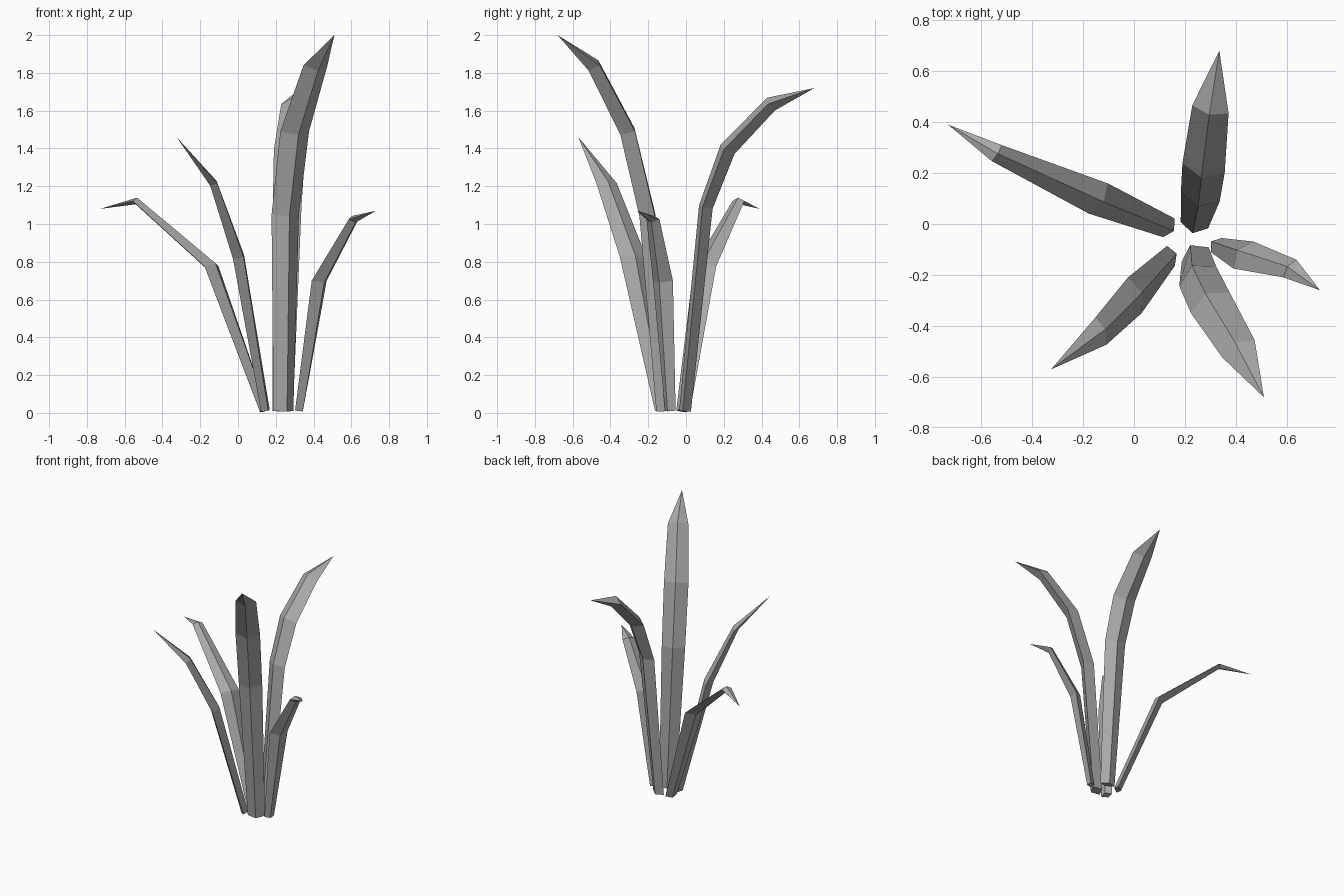
import bpy
import bmesh
from mathutils import Vector

cube = bpy.data.objects.get("Cube")
if cube:
    bpy.data.objects.remove(cube, do_unlink=True)

grey = bpy.data.materials.new("leaf_grey")
grey.use_nodes = True
colour = (0.4, 0.4, 0.4, 1)
grey.diffuse_color = colour
grey.node_tree.nodes["Principled BSDF"].inputs["Base Color"].default_value = colour


def make_leaf(name, side, path, widths, depths):
    """Sweep a diamond section along the path and close it to a pointed tip."""
    side = Vector(side).normalized()
    pts = [Vector(p) for p in path]
    bm = bmesh.new()
    rings = []
    for i, (w, d) in enumerate(zip(widths, depths)):
        # Bisecting tangent keeps each bend mitred
        ahead = (pts[i + 1] - pts[i]).normalized()
        behind = (pts[i] - pts[i - 1]).normalized() if i else ahead
        ridge = (ahead + behind).cross(side).normalized()
        offsets = (side * w, ridge * d, -side * w, -ridge * d)
        rings.append([bm.verts.new(pts[i] + o) for o in offsets])
    tip = bm.verts.new(pts[-1])
    bm.faces.new(rings[0])
    for low, high in zip(rings, rings[1:]):
        for k in range(4):
            n = (k + 1) % 4
            bm.faces.new((low[k], low[n], high[n], high[k]))
    for k in range(4):
        bm.faces.new((rings[-1][k], rings[-1][(k + 1) % 4], tip))
    bmesh.ops.recalc_face_normals(bm, faces=bm.faces)
    mesh = bpy.data.meshes.new(name)
    bm.to_mesh(mesh)
    bm.free()
    mesh.materials.append(grey)
    bpy.context.collection.objects.link(bpy.data.objects.new(name, mesh))


# Two tall leaves with three bends
make_leaf("front_tall_leaf", (0.88, 0.47, 0),
          [(0.24, -0.12, 0.01), (0.25, -0.205, 1.05), (0.3, -0.31, 1.49),
           (0.41, -0.49, 1.84), (0.51, -0.68, 2)],
          (0.06, 0.082, 0.086, 0.072), (0.042, 0.048, 0.046, 0.04))
make_leaf("back_tall_leaf", (0.97, -0.22, 0),
          [(0.237, -0.005, 0.01), (0.26, 0.105, 1.09), (0.273, 0.22, 1.395),
           (0.3, 0.45, 1.635), (0.335, 0.68, 1.72)],
          (0.055, 0.078, 0.085, 0.073), (0.032, 0.038, 0.045, 0.04))

# Three short leaves with two bends
make_leaf("left_rear_leaf", (0.53, 0.85, 0),
          [(0.137, -0.015, 0.012), (-0.14, 0.1, 0.775),
           (-0.538, 0.278, 1.122), (-0.73, 0.39, 1.08)],
          (0.043, 0.07, 0.037), (0.025, 0.03, 0.018))
make_leaf("left_front_leaf", (0.36, -0.93, 0),
          [(0.145, -0.125, 0.012), (0.003, -0.28, 0.825),
           (-0.13, -0.42, 1.215), (-0.325, -0.57, 1.46)],
          (0.042, 0.075, 0.058), (0.025, 0.033, 0.022))
make_leaf("right_leaf", (0.6, 0.8, 0),
          [(0.323, -0.083, 0.012), (0.43, -0.122, 0.7),
           (0.612, -0.175, 1.025), (0.73, -0.26, 1.07)],
          (0.035, 0.066, 0.043), (0.025, 0.035, 0.022))
